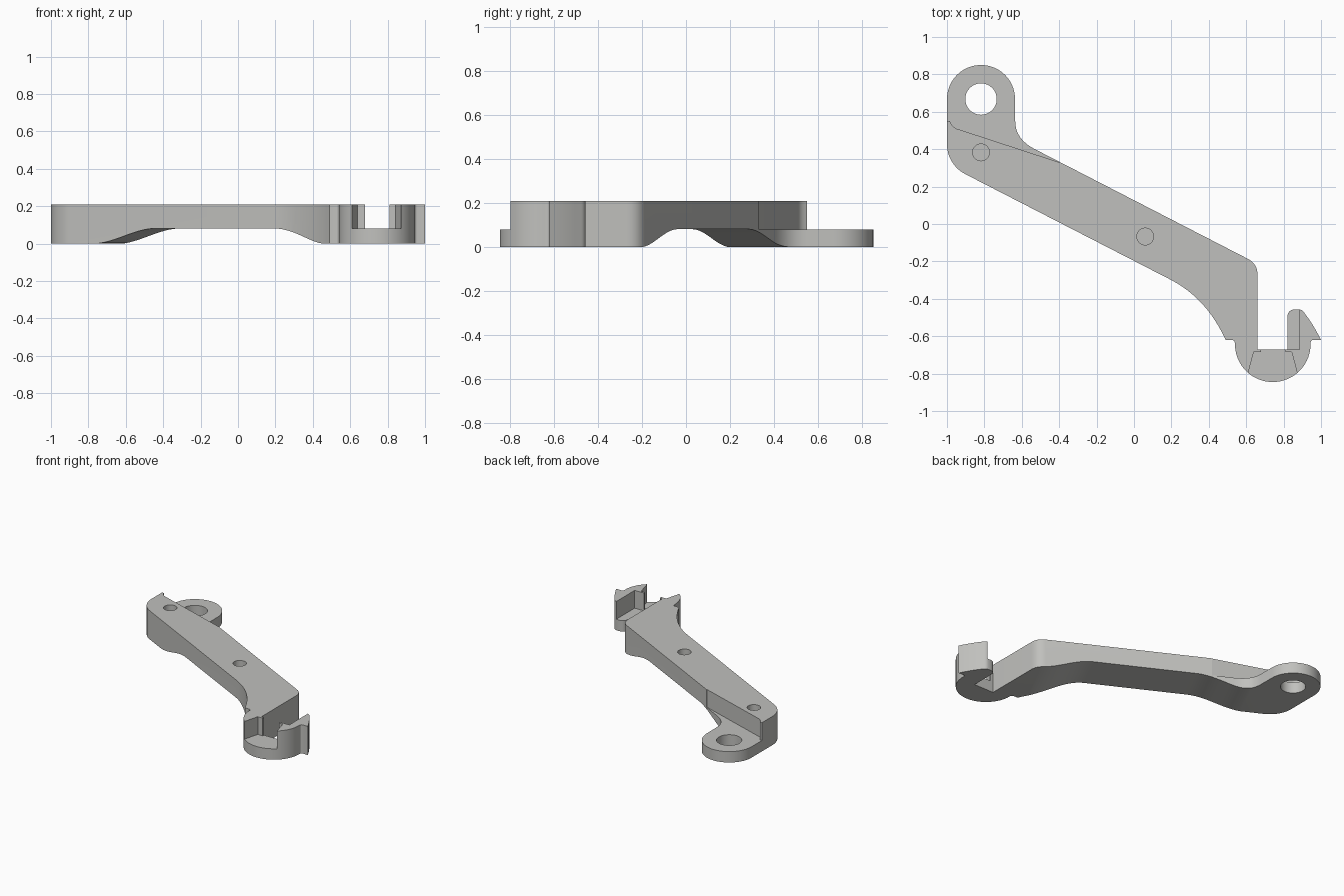
import bpy, bmesh, math
from mathutils import Matrix, Vector

if "Cube" in bpy.data.objects:
    bpy.data.objects.remove(bpy.data.objects["Cube"])


def arc(cx, cy, r, a0, a1, n=24):
    return [(cx + r * math.cos(math.radians(a0 + (a1 - a0) * i / n)),
             cy + r * math.sin(math.radians(a0 + (a1 - a0) * i / n))) for i in range(n + 1)]


def bend(a, c, b, n=12):
    """Quadratic curve from a to b, pulled towards c."""
    a, b, c = Vector(a), Vector(b), Vector(c)
    return [tuple(a * (1 - t) ** 2 + c * 2 * t * (1 - t) + b * t * t)
            for t in (i / n for i in range(n + 1))]


def prism(name, pts, z0, z1, frame=Matrix()):
    """Extrude a closed 2D outline from z0 to z1 in the given frame."""
    bm = bmesh.new()
    lo = [bm.verts.new(frame @ Vector((x, y, z0))) for x, y in pts]
    hi = [bm.verts.new(frame @ Vector((x, y, z1))) for x, y in pts]
    bm.faces.new(lo[::-1])
    bm.faces.new(hi)
    for i in range(len(pts)):
        j = (i + 1) % len(pts)
        bm.faces.new((lo[i], lo[j], hi[j], hi[i]))
    bmesh.ops.recalc_face_normals(bm, faces=bm.faces)
    mesh = bpy.data.meshes.new(name)
    bm.to_mesh(mesh)
    bm.free()
    obj = bpy.data.objects.new(name, mesh)
    bpy.context.collection.objects.link(obj)
    return obj


TOP, STEP = 0.21, 0.08

# Lever outline, counter-clockwise from the lower left corner
outline = arc(-0.82, 0.427, 0.18, 180, 243, 12)
outline += bend((0.2, -0.3), (0.39, -0.40), (0.49, -0.62))
outline += bend((0.522, -0.62), (0.54, -0.62), (0.54, -0.643), 4)
outline += arc(0.742, -0.643, 0.202, 180, 360, 36)[1:]
outline += bend((0.944, -0.635), (0.945, -0.62), (0.96, -0.62), 4)
outline += bend((1.0, -0.62), (0.96, -0.54), (0.918, -0.485), 6)
outline += bend((0.912, -0.476), (0.90, -0.457), (0.88, -0.456), 5)
outline += bend((0.865, -0.456), (0.82, -0.456), (0.82, -0.50), 6)
outline += [(0.82, -0.67), (0.66, -0.67)]
outline += bend((0.66, -0.27), (0.66, -0.213), (0.61, -0.187), 8)
outline += bend((-0.53, 0.40), (-0.635, 0.454), (-0.635, 0.55))
outline += arc(-0.818, 0.668, 0.182, 0, 180, 36)
lever = prism("lever_arm", outline, 0, TOP)

# Arched underside runs across the arm
d = Vector((0.889, -0.457, 0)).normalized()
v = d.cross(Vector((0, 0, 1)))
frame = Matrix((d, (0, 0, 1), v)).transposed().to_4x4()


def ramp(u0, u1, n=20):
    return [(u0 + (u1 - u0) * i / n, -0.001 + 0.082 * (1 - math.cos(math.pi * i / n)) / 2)
            for i in range(n + 1)]


arch = [(-0.79, -0.1)] + ramp(-0.79, -0.40) + ramp(0.68, 0.30)[::-1] + [(0.68, -0.1)]

cutters = [
    prism("arch_cutter", arch, -0.7, 0.7, frame),
    # Lowered eye tab at the rear left
    prism("tab_cutter", [(-1.1, 0.545), (-0.998, 0.548)]
          + bend((-0.985, 0.55), (-0.968, 0.512), (-0.94, 0.507), 6)
          + [(-0.40, 0.33), (-0.3, 0.40), (-0.3, 1.0), (-1.1, 1.0)], STEP, 0.4),
    # Pocket through the front of the round end
    prism("pocket_cutter", [(0.583, -0.9), (0.64, -0.685), (0.68, -0.685), (0.68, -0.62),
                            (0.81, -0.62), (0.81, -0.685), (0.843, -0.685), (0.9, -0.9)], STEP, 0.4),
    # Low ledge inside the hook
    prism("ledge_cutter", [(0.79, -0.67), (0.885, -0.67), (0.885, -0.4), (0.79, -0.4)], STEP, 0.4),
    # Eye hole and two blind pin holes
    prism("eye_cutter", arc(-0.818, 0.668, 0.084, 0, 360, 48)[:-1], -0.2, 0.4),
    prism("pin_cutter_a", arc(-0.818, 0.383, 0.045, 0, 360, 32)[:-1], 0.12, 0.4),
    prism("pin_cutter_b", arc(0.06, -0.067, 0.045, 0, 360, 32)[:-1], 0.12, 0.4),
]

bpy.context.view_layer.objects.active = lever
lever.select_set(True)
for c in cutters:
    c.hide_render = True
    mod = lever.modifiers.new(c.name, 'BOOLEAN')
    mod.operation, mod.solver, mod.object = 'DIFFERENCE', 'EXACT', c
    bpy.ops.object.modifier_apply(modifier=mod.name)
for c in cutters:
    bpy.data.objects.remove(c)

# Single plain grey finish
grey = bpy.data.materials.new("light_grey")
grey.diffuse_color = (0.53, 0.53, 0.51, 1)
grey.use_nodes = True
grey.node_tree.nodes["Principled BSDF"].inputs["Base Color"].default_value = grey.diffuse_color
lever.data.materials.clear()
lever.data.materials.append(grey)
for p in lever.data.polygons:
    p.material_index = 0
bpy.ops.object.shade_smooth_by_angle(angle=math.radians(25))
